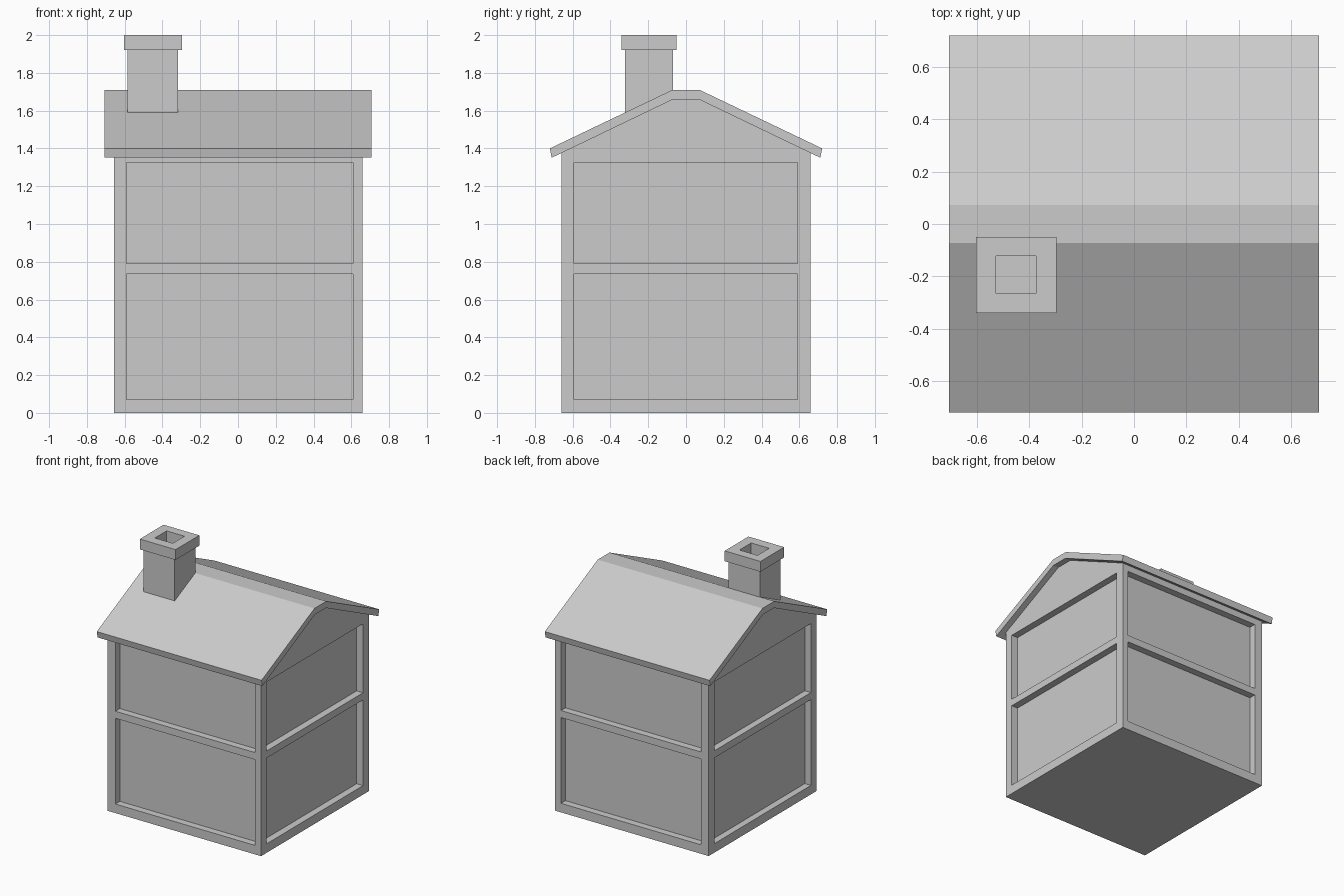
import bpy, bmesh
from mathutils import Matrix, Vector

if "Cube" in bpy.data.objects:
    bpy.data.objects.remove(bpy.data.objects["Cube"])


def add_box(bm, lo, hi):
    lo, hi = Vector(lo), Vector(hi)
    bmesh.ops.create_cube(bm, size=1, matrix=Matrix.Translation((lo + hi) / 2)
                          @ Matrix.Diagonal((*(hi - lo), 1)))


def finish(name, bm):
    bmesh.ops.recalc_face_normals(bm, faces=bm.faces)
    mesh = bpy.data.meshes.new(name)
    bm.to_mesh(mesh)
    bm.free()
    obj = bpy.data.objects.new(name, mesh)
    bpy.context.collection.objects.link(obj)
    return obj


def boxes(name, *bounds):
    bm = bmesh.new()
    for lo, hi in bounds:
        add_box(bm, lo, hi)
    return finish(name, bm)


def prism(name, half_profile, x0, x1):
    """Mirror a (y, z) half profile across y = 0 and extrude it along x."""
    pts = half_profile + [(-y, z) for y, z in reversed(half_profile)]
    bm = bmesh.new()
    face = bm.faces.new([bm.verts.new((x0, y, z)) for y, z in pts])
    ext = bmesh.ops.extrude_face_region(bm, geom=[face])["geom"]
    bmesh.ops.translate(bm, vec=(x1 - x0, 0, 0),
                        verts=[v for v in ext if isinstance(v, bmesh.types.BMVert)])
    return finish(name, bm)


def cut(obj, cutter):
    mod = obj.modifiers.new("cut", 'BOOLEAN')
    mod.operation = 'DIFFERENCE'
    mod.solver = 'EXACT'
    mod.object = cutter
    cutter.hide_render = True
    cutter.hide_set(True)


# gabled house body
W = 0.66
body = prism("house_body", [(W, 0), (W, 1.385), (0.07, 1.668)], -0.657, W)

# two storeys of recessed wall panels on all four sides
depth, out = 0.055, 0.75
panels = []
for z0, z1 in ((0.07, 0.735), (0.79, 1.325)):
    for s in (-1, 1):
        a, b = sorted((s * (W - depth), s * out))
        panels.append(((-0.59, a, z0), (0.61, b, z1)))
        panels.append(((a, -0.593, z0), (b, 0.59, z1)))
cut(body, boxes("panel_cutter", *panels))

# roof slab with flat ridge
prism("roof", [(0.068, 1.66), (0.711, 1.351), (0.721, 1.40), (0.072, 1.71)],
      -0.707, 0.707)

# chimney stack and hollow cap
flue = ((-0.528, -0.265, 1.80), (-0.374, -0.122, 2.1))
flue_cutter = boxes("flue_cutter", flue)
stack = boxes("chimney_stack", ((-0.585, -0.323, 1.5), (-0.317, -0.07, 1.92)))
cap = boxes("chimney_cap", ((-0.604, -0.341, 1.92), (-0.297, -0.05, 2.0)))
cut(stack, flue_cutter)
cut(cap, flue_cutter)
